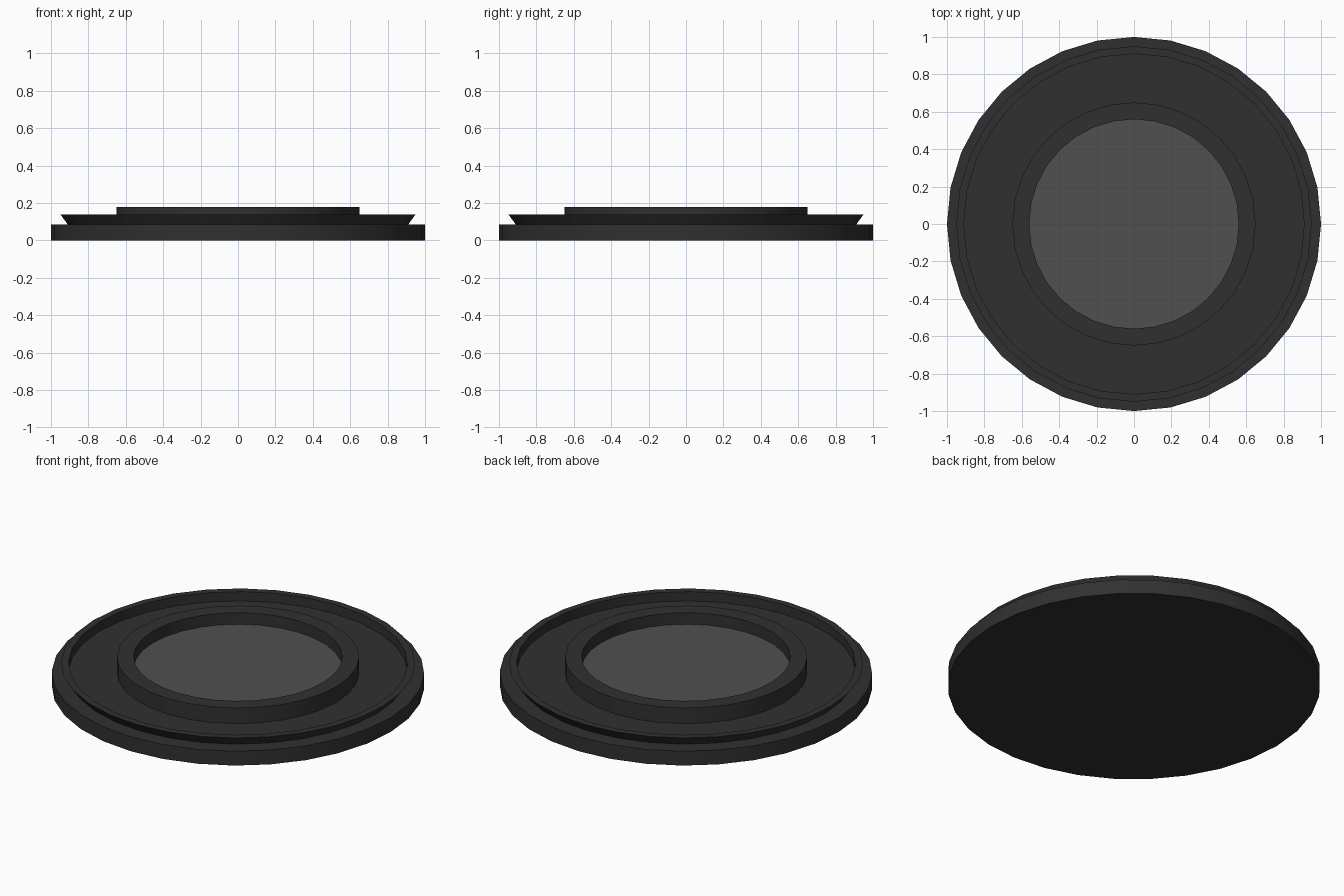
import bpy, bmesh, math

if "Cube" in bpy.data.objects:
    bpy.data.objects.remove(bpy.data.objects["Cube"])

SIDES = 32


def material(name, color):
    m = bpy.data.materials.new(name)
    m.diffuse_color = color
    m.use_nodes = True
    m.node_tree.nodes["Principled BSDF"].inputs["Base Color"].default_value = m.diffuse_color
    return m


def lathe(name, profile, mat, cap_start=False, cap_end=False):
    """Revolve (radius, z) points around the z axis."""
    bm = bmesh.new()
    rings = []
    for r, z in profile:
        rings.append([bm.verts.new((r * math.cos(math.tau * i / SIDES),
                                    r * math.sin(math.tau * i / SIDES), z))
                      for i in range(SIDES)])
    for a, b in zip(rings, rings[1:]):
        for i in range(SIDES):
            j = (i + 1) % SIDES
            bm.faces.new((a[i], a[j], b[j], b[i]))
    if cap_start:
        bm.faces.new(rings[0][::-1])
    if cap_end:
        bm.faces.new(rings[-1])
    mesh = bpy.data.meshes.new(name)
    bm.to_mesh(mesh)
    bm.free()
    mesh.materials.append(mat)
    ob = bpy.data.objects.new(name, mesh)
    bpy.context.collection.objects.link(ob)
    bpy.ops.object.select_all(action='DESELECT')
    ob.select_set(True)
    bpy.context.view_layer.objects.active = ob
    bpy.ops.object.shade_smooth_by_angle(angle=math.radians(30))
    return ob


black = material("black_plastic", (0.03, 0.03, 0.03, 1))
glass = material("grey_glass", (0.08, 0.08, 0.08, 0.9))

# Base disc, undercut grip lip, recessed floor and raised collar
lathe("cap_body", [
    (1.0, 0), (1.0, 0.085),
    (0.91, 0.085), (0.95, 0.14), (0.91, 0.14), (0.91, 0.085),
    (0.65, 0.085), (0.65, 0.178), (0.56, 0.178), (0.56, 0.11),
], black, cap_start=True)

# Window set down inside the collar
lathe("window", [(0.56, 0.11)], glass, cap_end=True)
